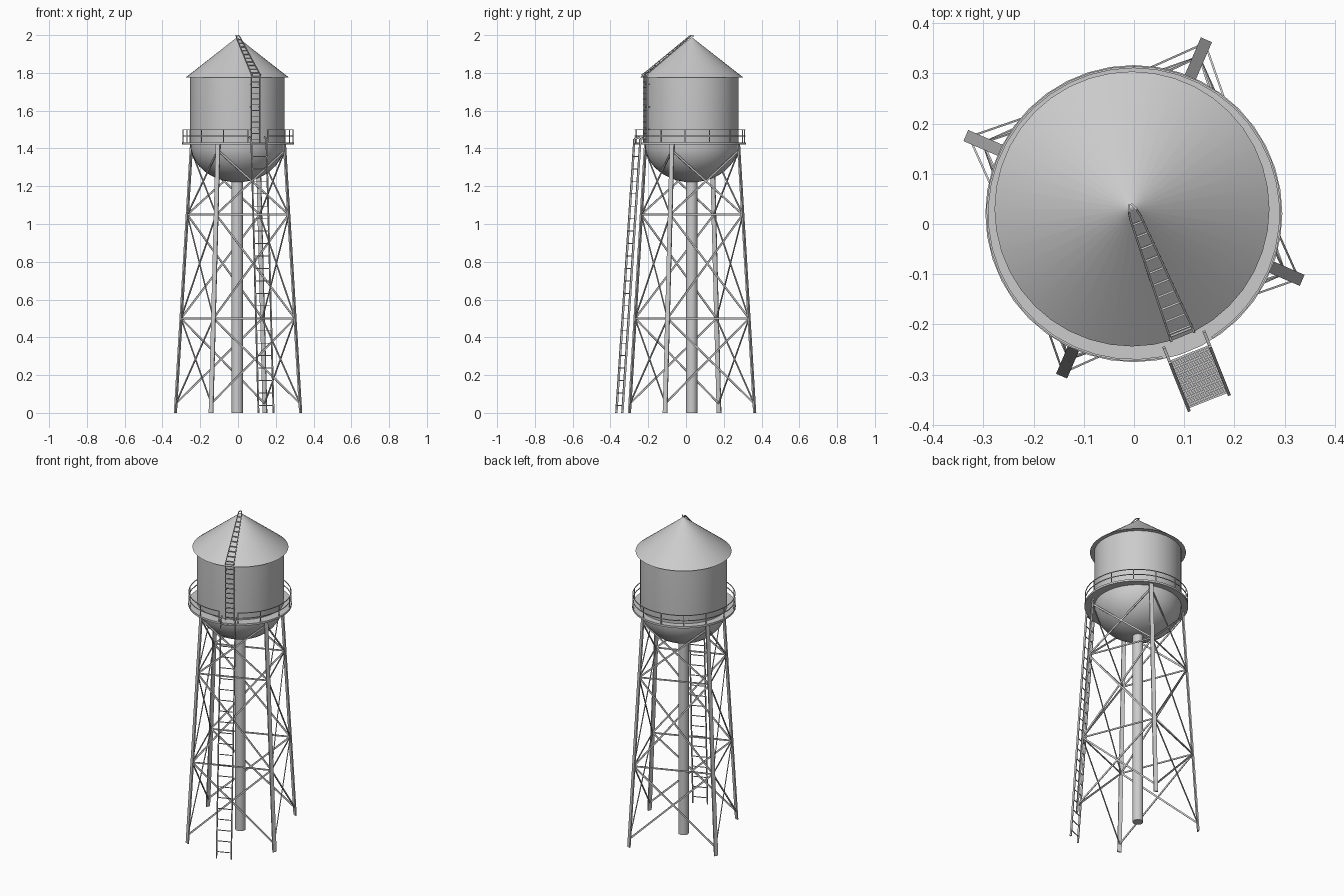
import bpy, bmesh, math
from mathutils import Vector, Matrix

if "Cube" in bpy.data.objects:
    bpy.data.objects.remove(bpy.data.objects["Cube"])

C = Vector((-0.004, 0.03, 0))            # tower axis
LAD = math.radians(-68.3)                # direction the ladders face
U = Vector((math.cos(LAD), math.sin(LAD), 0))
V = Vector((-U.y, U.x, 0))
Z = Vector((0, 0, 1))


def finish(name, bm, smooth=False):
    bmesh.ops.recalc_face_normals(bm, faces=bm.faces)
    me = bpy.data.meshes.new(name)
    bm.to_mesh(me)
    bm.free()
    ob = bpy.data.objects.new(name, me)
    bpy.context.collection.objects.link(ob)
    if smooth:
        bpy.ops.object.select_all(action='DESELECT')
        ob.select_set(True)
        bpy.context.view_layer.objects.active = ob
        bpy.ops.object.shade_smooth_by_angle(angle=math.radians(35))
    return ob


def bar(bm, p, q, w, t, side=Z):
    """Rectangular bar from p to q; w is measured along 'side'."""
    d = (q - p).normalized()
    s = side - d * side.dot(d)
    s.normalize()
    n = d.cross(s)
    m = Matrix((s * w, n * t, q - p)).transposed().to_4x4()
    m.translation = (p + q) / 2
    bmesh.ops.create_cube(bm, size=1, matrix=m)


def lathe(name, profile, centre, n=40, closed=False):
    bm = bmesh.new()
    vs = [bm.verts.new((centre.x + r, centre.y, z)) for r, z in profile]
    pairs = list(zip(vs, vs[1:])) + ([(vs[-1], vs[0])] if closed else [])
    es = [bm.edges.new(p) for p in pairs]
    bmesh.ops.spin(bm, geom=vs + es, cent=(centre.x, centre.y, 0), axis=(0, 0, 1),
                   angle=2 * math.pi, steps=n)
    bmesh.ops.remove_doubles(bm, verts=bm.verts, dist=1e-4)
    return finish(name, bm, True)


def polar(c, r, a, z):
    return Vector((c.x + r * math.cos(a), c.y + r * math.sin(a), z))


def P(r, s, z):
    """Point in the ladder frame: outward, sideways, up."""
    return C + U * r + V * s + Z * z


# Tank with bowl bottom, conical roof, central riser pipe
bowl = [(0.249 * math.sin(i * math.pi / 20), 1.427 - 0.206 * math.cos(i * math.pi / 20))
        for i in range(11)]
lathe("tank", bowl + [(0.249, 1.78)], C)
lathe("roof", [(0.002, 1.988), (0.274, 1.775), (0.249, 1.775)], C)
lathe("riser_pipe", [(0, 0), (0.03, 0), (0.03, 1.24)], C, 24)

# Walkway, shifted slightly toward the ladder
W = C + U * 0.01
lathe("walkway", [(0.235, 1.42), (0.296, 1.42), (0.296, 1.432), (0.235, 1.432)], W, 40, True)

# Walkway railing with an opening at the ladder
bm = bmesh.new()
gap = math.radians(11)
N, R = 39, 0.292
angs = [LAD + gap + (2 * math.pi - 2 * gap) * i / N for i in range(N + 1)]
for z in (1.466, 1.499):
    for a, b in zip(angs, angs[1:]):
        bar(bm, polar(W, R, a, z), polar(W, R, b, z), 0.004, 0.004)
for a in angs[::3]:
    bar(bm, polar(W, R, a, 1.43), polar(W, R, a, 1.5), 0.004, 0.005, polar(Vector(), 1, a, 0))
finish("walkway_railing", bm)

# Four leaning legs
CL = Vector((0, 0.032, 0))
TOP = 1.42


def leg_pt(k, z):
    a = LAD + math.radians(45 + 90 * k)
    return polar(CL, 0.361 + (0.268 - 0.361) * z / TOP, a, z)


bm = bmesh.new()
for k in range(4):
    a = LAD + math.radians(45 + 90 * k)
    bar(bm, leg_pt(k, 0), leg_pt(k, TOP), 0.024, 0.008, Vector((-math.sin(a), math.cos(a), 0)))
finish("legs", bm)

# Horizontal struts and cross bracing on each side
bm = bmesh.new()
for k in range(4):
    j = (k + 1) % 4
    for z in (0.5, 1.05):
        bar(bm, leg_pt(k, z), leg_pt(j, z), 0.009, 0.004)
    for lo, hi in ((0.05, 0.5), (0.5, 1.05), (1.05, 1.39)):
        bar(bm, leg_pt(k, lo), leg_pt(j, hi), 0.01, 0.004)
        bar(bm, leg_pt(j, lo), leg_pt(k, hi), 0.01, 0.004)
finish("bracing", bm)


def ladder(name, path, rungs, w=0.006, t=0.011):
    """path: (r, half width, z) rail points; rungs lie on the first segment."""
    bm = bmesh.new()
    for s in (-1, 1):
        pts = [P(r, s * h, z) for r, h, z in path]
        for p, q in zip(pts, pts[1:]):
            bar(bm, p, q, w, t, V)
    (r0, h0, z0), (r1, h1, z1) = path[:2]
    for i in range(rungs):
        f = (i + 0.6) / rungs
        r, h, z = r0 + (r1 - r0) * f, h0 + (h1 - h0) * f, z0 + (z1 - z0) * f
        bar(bm, P(r, -h, z), P(r, h, z), 0.004, 0.004)
    return finish(name, bm)


# Ground ladder, tank ladder and roof ladder
ladder("ground_ladder", [(0.412, 0.043, 0), (0.309, 0.043, 1.45), (0.28, 0.043, 1.46)], 22)
ladder("tank_ladder", [(0.264, 0.024, 1.43), (0.264, 0.024, 1.795), (0.274, 0.024, 1.79)],
       12, 0.004, 0.007)
ladder("roof_ladder", [(0.274, 0.025, 1.787), (0.02, 0.011, 1.985), (0.004, 0.008, 1.997),
                       (-0.01, 0.002, 1.996)], 10, 0.004, 0.005)

# Small stand-offs holding the tank ladder
bm = bmesh.new()
for s in (-1, 1):
    for z in (1.5, 1.62, 1.74):
        bar(bm, P(0.264, s * 0.024, z), P(0.245, s * 0.024, z), 0.004, 0.004, V)
finish("ladder_standoffs", bm)
